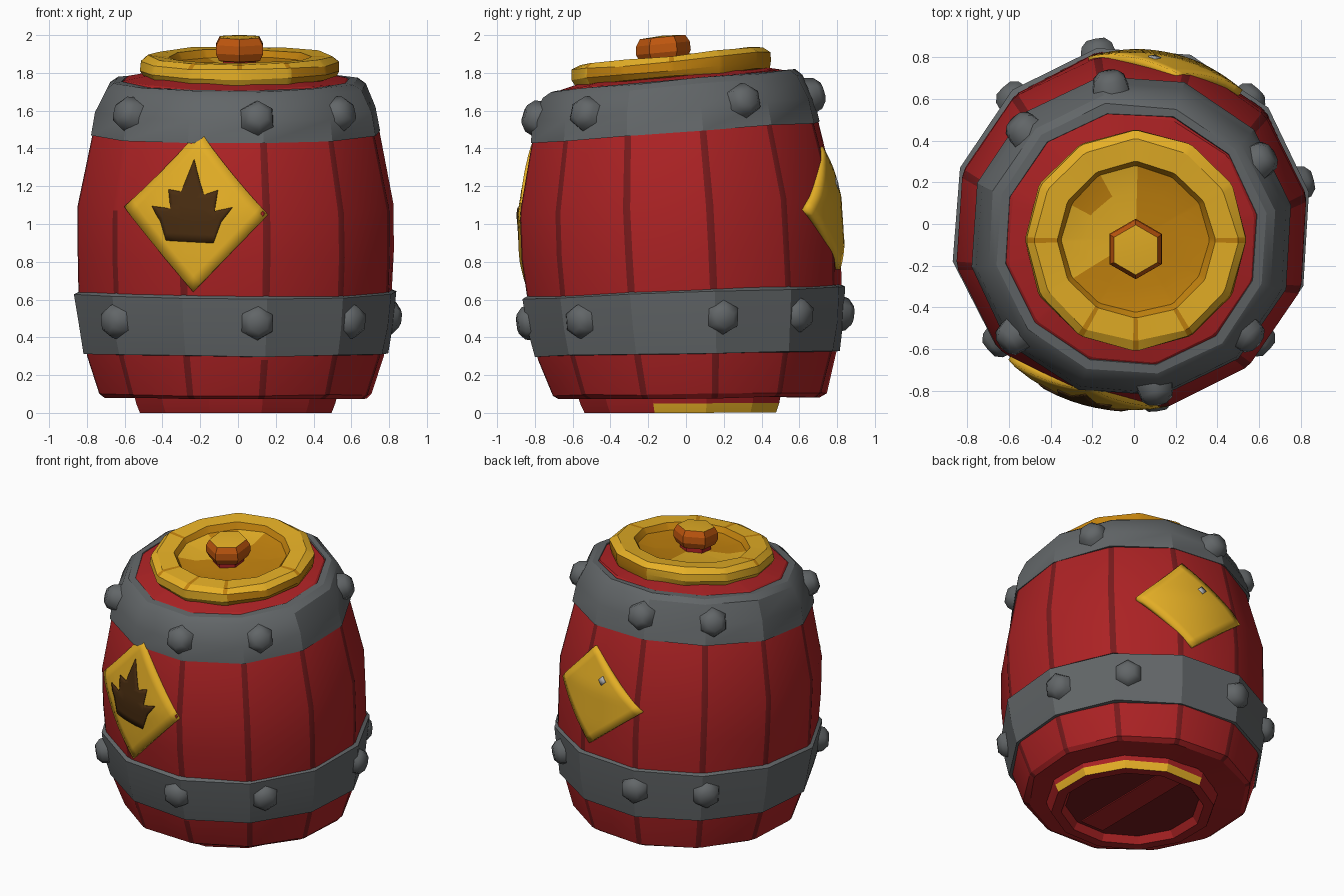
import bpy, bmesh, math, random
from mathutils import Vector

if "Cube" in bpy.data.objects:
    bpy.data.objects.remove(bpy.data.objects["Cube"])

random.seed(4)
RAD = math.radians


def material(name, rgb):
    lin = [((c / 255 + 0.055) / 1.055) ** 2.4 for c in rgb]
    m = bpy.data.materials.new(name)
    m.diffuse_color = (*lin, 1)
    m.use_nodes = True
    m.node_tree.nodes["Principled BSDF"].inputs["Base Color"].default_value = m.diffuse_color
    return m


NAMES = ["red", "dark red", "iron grey", "gold", "amber", "orange", "dark brown", "pale grey"]
RED, DARK, GREY, GOLD, AMBER, ORANGE, BROWN, PALE = range(8)
MATS = [material(n, c) for n, c in zip(NAMES, [
    (172, 34, 36), (118, 26, 28), (98, 102, 104), (230, 176, 38),
    (194, 130, 14), (190, 86, 14), (72, 44, 16), (176, 176, 176)])]


def warp(r, a, z, cx=0.0, cy=0.0):
    """Cylindrical point -> world, with the barrel's lean and tilt."""
    x = -0.012 + cx + r * math.cos(a)
    y = 0.02 - 0.052 * z + cy + r * math.sin(a)
    return Vector((x, y, max(0.0, z + y * (0.005 + 0.047 * z))))


def finish(bm, name, smooth=20):
    me = bpy.data.meshes.new(name)
    bm.to_mesh(me)
    bm.free()
    for m in MATS:
        me.materials.append(m)
    ob = bpy.data.objects.new(name, me)
    bpy.context.collection.objects.link(ob)
    bpy.ops.object.select_all(action='DESELECT')
    ob.select_set(True)
    bpy.context.view_layer.objects.active = ob
    bpy.ops.object.shade_smooth_by_angle(angle=RAD(smooth))
    return ob


def lathe(name, profile, rule, n=12, start=11, seam=0.0, jitter=0.0, cx=0.0, cy=0.0, smooth=20):
    """Turn a profile (bottom to top); rule(segment, degrees, is_seam) gives the colour."""
    bm = bmesh.new()
    offs = [-seam, seam] if seam else [0.0]
    angs = [start + 360 / n * k + o for k in range(n) for o in offs]
    rings = []
    for r, z in profile:
        js = [(random.uniform(-jitter, jitter), random.uniform(-jitter, jitter)) if r else (0, 0)
              for _ in range(n)]
        rings.append([bm.verts.new(warp(r + js[i // len(offs)][0], RAD(a),
                                        z + js[i // len(offs)][1], cx, cy))
                      for i, a in enumerate(angs)])
    m = len(angs)
    for s in range(len(profile) - 1):
        for j in range(m):
            k = (j + 1) % m
            f = bm.faces.new((rings[s][j], rings[s][k], rings[s + 1][k], rings[s + 1][j]))
            mid = (angs[j] + ((angs[k] - angs[j]) % 360) / 2) % 360
            f.material_index = rule(s, mid, bool(seam) and j % 2 == 0)
    bmesh.ops.remove_doubles(bm, verts=bm.verts, dist=0.0005)
    return finish(bm, name, smooth)


# Barrel body: twelve staves with dark seams
BODY = [(0.50, 0.085), (0.70, 0.08), (0.735, 0.10), (0.80, 0.30), (0.842, 0.62), (0.852, 0.85),
        (0.848, 1.10), (0.765, 1.49), (0.66, 1.72), (0.60, 1.77), (0.45, 1.80)]
lathe("barrel_staves", BODY,
      lambda s, a, seam: DARK if seam and 0 < s < 8 and random.random() < 0.96 else RED,
      seam=1.35, jitter=0.006)

# Iron hoops
LOWER = [(0.78, 0.31), (0.822, 0.315), (0.848, 0.46), (0.868, 0.635), (0.825, 0.66)]
UPPER = [(0.73, 1.49), (0.782, 1.485), (0.758, 1.61), (0.70, 1.735), (0.66, 1.765),
         (0.615, 1.768), (0.60, 1.73)]
lathe("lower_hoop", LOWER, lambda s, a, m: GREY, jitter=0.005, smooth=28)
lathe("upper_hoop", UPPER, lambda s, a, m: GREY, jitter=0.005, smooth=28)


# Rivets: chunky six-sided studs
def rivet(name, r, deg, z, lean):
    facet = math.cos(RAD(15)) / math.cos(RAD((deg - 11) % 30 - 15))
    a = RAD(deg)
    c = warp(r * facet, a, z)
    t = Vector((-math.sin(a), math.cos(a), 0))
    nrm = Vector((math.cos(a), math.sin(a), lean)).normalized()
    up = nrm.cross(t)
    bm = bmesh.new()
    rings = []
    for rad, h in [(0.10, -0.03), (0.085, 0.025), (0.05, 0.055)]:
        rings.append([bm.verts.new(c + nrm * h + rad * (t * math.cos(RAD(60 * k + 30))
                                                        + up * math.sin(RAD(60 * k + 30))))
                      for k in range(6)])
    for lo, hi in zip(rings, rings[1:]):
        for k in range(6):
            bm.faces.new((lo[k], lo[k - 5], hi[k - 5], hi[k]))
    bm.faces.new(rings[-1])
    bmesh.ops.recalc_face_normals(bm, faces=bm.faces)
    for f in bm.faces:
        f.material_index = GREY
    finish(bm, name, 65)


for i, d in enumerate([-82, -42, 14, 47, 101, 133, 221]):
    rivet(f"lower_rivet_{i}", 0.85, d, 0.50, -0.12)
for i, d in enumerate([-81, -40, 31, 98, 135, 220]):
    rivet(f"upper_rivet_{i}", 0.755, d, 1.63, 0.3)


# Curved sign plates that wrap the body
def radius(z):
    for (r0, z0), (r1, z1) in zip(BODY[2:], BODY[3:]):
        if z0 <= z <= z1:
            return r0 + (r1 - r0) * (z - z0) / (z1 - z0)
    return BODY[-1][0]


def plate(name, pts, side, lift, thick, mat, cuts):
    bm = bmesh.new()
    face = bm.faces.new([bm.verts.new((x, 0, z)) for x, z in (pts if side < 0 else pts[::-1])])
    face.normal_update()
    if len(pts) > 4:
        bmesh.ops.triangulate(bm, faces=[face])
    bmesh.ops.subdivide_edges(bm, edges=bm.edges[:], cuts=cuts, use_grid_fill=True)
    for v in bm.verts:
        a = side * (math.pi / 2 - math.asin((v.co.x + 0.012) / 0.86))
        y = side * 0.86
        z = (v.co.z - 0.005 * y) / (1 + 0.047 * y)
        v.co = warp(radius(z) + lift, a, z)
    for f in bm.faces:
        f.material_index = mat
    ob = finish(bm, name, 30)
    mod = ob.modifiers.new("thickness", 'SOLIDIFY')
    mod.thickness = thick
    mod.offset = -1


plate("front_sign", [(-0.24, 0.64), (0.16, 1.05), (-0.23, 1.49), (-0.61, 1.08)],
      -1, 0.008, 0.05, GOLD, 9)
plate("back_sign", [(0.19, 0.76), (0.52, 1.09), (0.22, 1.42), (-0.22, 1.08)],
      1, 0.012, 0.05, GOLD, 9)
plate("flame_mark", [(-0.38, 0.91), (-0.13, 0.90), (-0.09, 1.01), (-0.03, 1.09), (-0.125, 1.07),
                     (-0.11, 1.18), (-0.185, 1.155), (-0.21, 1.22), (-0.25, 1.34), (-0.31, 1.17),
                     (-0.38, 1.18), (-0.36, 1.08), (-0.46, 1.09), (-0.41, 1.01)],
      -1, 0.014, 0.009, BROWN, 3)

# Worn paint fleck on the back sign
plate("sign_fleck", [(0.10, 1.19), (0.13, 1.22), (0.10, 1.25), (0.07, 1.22)],
      1, 0.018, 0.009, PALE, 1)


# Lid: rim with cracks, and a dished centre in two golds
def lid_colour(s, a, seam):
    if s == 7:
        return GOLD if 75 < a < 215 else AMBER
    if s == 6:
        return GOLD if 75 < a < 120 or 150 < a < 215 else AMBER
    if s in (0, 5):
        return AMBER
    if s in (1, 2):
        return AMBER if a < 100 or a > 310 else GOLD
    return AMBER if seam and (round(a / 30) % 12) in (0, 6, 8, 9, 10) else GOLD


lathe("lid", [(0.44, 1.77), (0.51, 1.785), (0.53, 1.82), (0.525, 1.87), (0.485, 1.90),
              (0.375, 1.895), (0.35, 1.855), (0.24, 1.835), (0, 1.85)],
      lid_colour, start=0, seam=1.5, jitter=0.006, cx=0.02)

# Knob on a short stem
lathe("knob", [(0.10, 1.80), (0.10, 1.875), (0.125, 1.88), (0.145, 1.92), (0.142, 1.965),
               (0.12, 2.002), (0, 2.01)],
      lambda s, a, m: RED if s == 0 else GOLD if s >= 5 else ORANGE,
      n=6, start=30, cx=0.02, cy=-0.04)


# Foot ring with a recessed floor underneath
def foot_colour(s, a, seam):
    if s == 0:
        return DARK
    return GOLD if s == 3 and (a < 105 or a > 335) else RED


lathe("foot_ring", [(0, 0.05), (0.43, 0.05), (0.46, 0.0), (0.525, 0.0), (0.545, 0.05),
                    (0.56, 0.11)], foot_colour, start=15, cy=-0.05)

# Lighter plank across the floor
bm = bmesh.new()
bmesh.ops.create_cube(bm, size=1)
for v in bm.verts:
    v.co = (v.co.x * 0.18, v.co.y * 0.78 - 0.03, 0.047 + v.co.z * 0.008 + v.co.y * 0.006)
for f in bm.faces:
    f.material_index = RED
finish(bm, "floor_plank")
